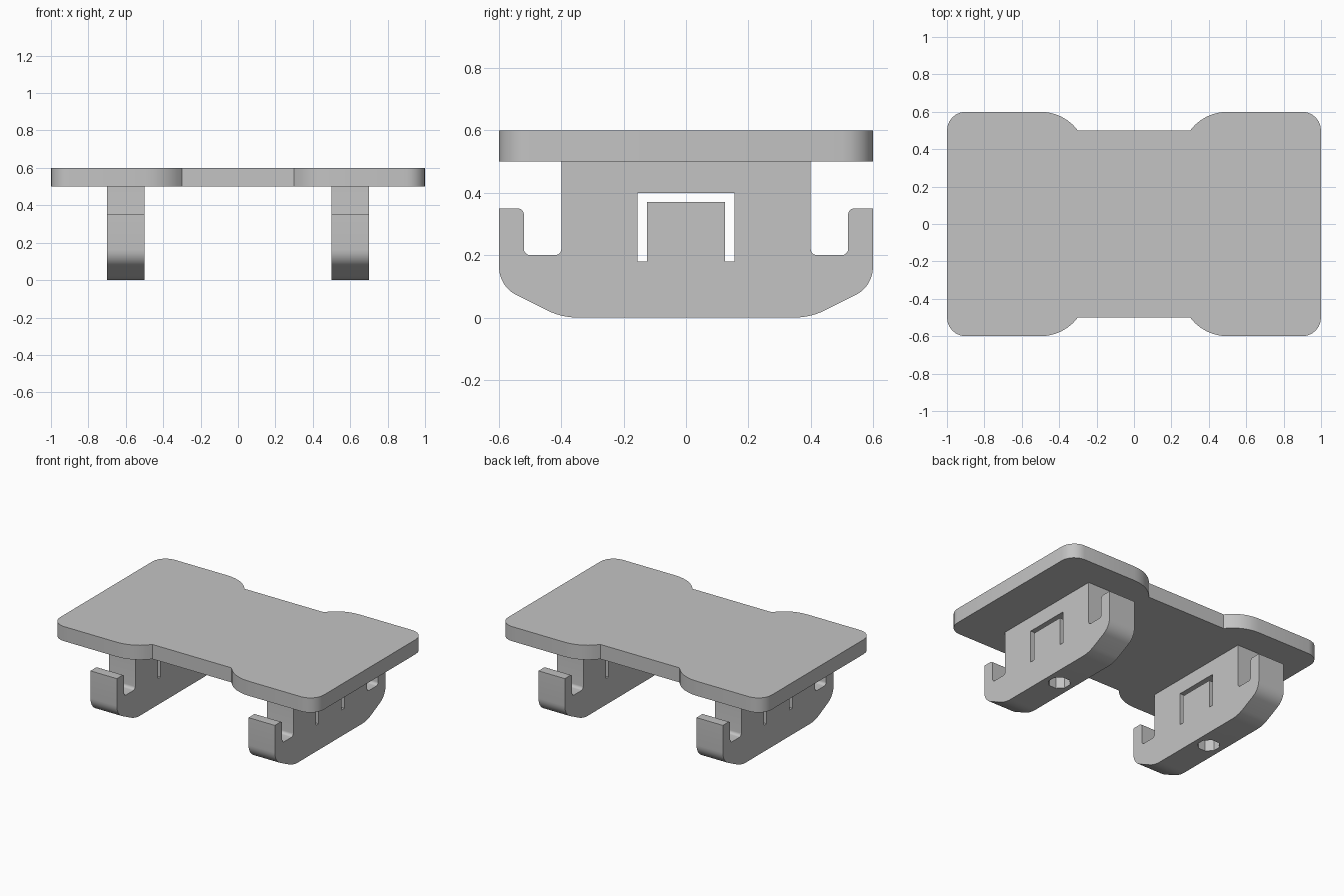
import bpy, bmesh, math
from mathutils import Vector

cube = bpy.data.objects.get("Cube")
if cube:
    bpy.data.objects.remove(cube, do_unlink=True)

grey = bpy.data.materials.new("plain grey")
grey.use_nodes = True
COLOUR = (0.55, 0.55, 0.55, 1)
grey.diffuse_color = COLOUR
grey.node_tree.nodes["Principled BSDF"].inputs["Base Color"].default_value = COLOUR


def rounded(corners, steps=6):
    """Outline from (u, v, radius) corners, with each corner filleted."""
    out = []
    for i, (u, v, r) in enumerate(corners):
        p = Vector((u, v))
        if not r:
            out.append(p)
            continue
        a = (Vector(corners[i - 1][:2]) - p).normalized()
        b = (Vector(corners[(i + 1) % len(corners)][:2]) - p).normalized()
        half = a.angle(b) / 2
        centre = p + (a + b).normalized() * r / math.sin(half)
        start = p + a * r / math.tan(half) - centre
        end = p + b * r / math.tan(half) - centre
        sweep = start.angle_signed(end)
        for k in range(steps + 1):
            t = -sweep * k / steps
            c, s = math.cos(t), math.sin(t)
            out.append(centre + Vector((start.x * c - start.y * s, start.x * s + start.y * c)))
    return out


def prism(name, outline, place, low, high):
    """Extrude an outline between two levels; place maps (u, v, level) to 3D."""
    bm = bmesh.new()
    face = bm.faces.new([bm.verts.new(place(p[0], p[1], low)) for p in outline])
    top = bmesh.ops.extrude_face_region(bm, geom=[face])["geom"]
    shift = Vector(place(0, 0, high)) - Vector(place(0, 0, low))
    bmesh.ops.translate(bm, verts=[g for g in top if isinstance(g, bmesh.types.BMVert)], vec=shift)
    bmesh.ops.recalc_face_normals(bm, faces=bm.faces)
    mesh = bpy.data.meshes.new(name)
    bm.to_mesh(mesh)
    bm.free()
    mesh.materials.append(grey)
    obj = bpy.data.objects.new(name, mesh)
    bpy.context.collection.objects.link(obj)
    return obj


def select(obj):
    bpy.ops.object.select_all(action='DESELECT')
    obj.select_set(True)
    bpy.context.view_layer.objects.active = obj


def smooth(obj):
    select(obj)
    bpy.ops.object.shade_smooth_by_angle(angle=math.radians(30))


def cut(obj, cutter):
    select(obj)
    mod = obj.modifiers.new("cut", 'BOOLEAN')
    mod.operation = 'DIFFERENCE'
    mod.solver = 'EXACT'
    mod.object = cutter
    bpy.ops.object.modifier_apply(modifier=mod.name)
    bpy.data.objects.remove(cutter, do_unlink=True)


def flat(u, v, level):
    return (u, v, level)


def side(u, v, level):
    return (level, u, v)


# Top plate: one quarter of the outline, mirrored to the other three
shoulder = []
for k in range(7):
    t = math.radians(90 + 53.13 * (1 - k / 6))
    shoulder.append((0.5 + 0.25 * math.cos(t), 0.35 + 0.25 * math.sin(t)))
corner = [(0.9 + 0.1 * math.sin(k * math.pi / 12), 0.5 + 0.1 * math.cos(k * math.pi / 12))
          for k in range(7)]
quarter = shoulder + corner
right_half = quarter + [(x, -y) for x, y in reversed(quarter)]
outline = right_half + [(-x, y) for x, y in reversed(right_half)]
smooth(prism("top_plate", outline, flat, 0.5, 0.6))

# Hooked legs: half profile mirrored across y, with clip slot and bottom hole
half = [(0.4, 0.5, 0), (0.4, 0.2, 0.02), (0.52, 0.2, 0.02), (0.52, 0.35, 0.02),
        (0.6, 0.35, 0), (0.6, 0.1, 0.1), (0.4, 0, 0.22)]
profile = rounded(half + [(-y, z, r) for y, z, r in reversed(half)])
slot_half = [(0.155, 0.4), (0.155, 0.18), (0.125, 0.18), (0.125, 0.37)]
slot = slot_half + [(-y, z) for y, z in reversed(slot_half)]

for name, x in (("left", 0.6), ("right", -0.6)):
    leg = prism(name + "_hooked_leg", profile, side, x - 0.1, x + 0.1)
    cut(leg, prism("slot_cutter", slot, side, x - 0.2, x + 0.2))
    ring = [(x + 0.07 * math.cos((k + 0.5) * math.pi / 4), 0.07 * math.sin((k + 0.5) * math.pi / 4))
            for k in range(8)]
    cut(leg, prism("hole_cutter", ring, flat, -0.1, 0.15))
    smooth(leg)
